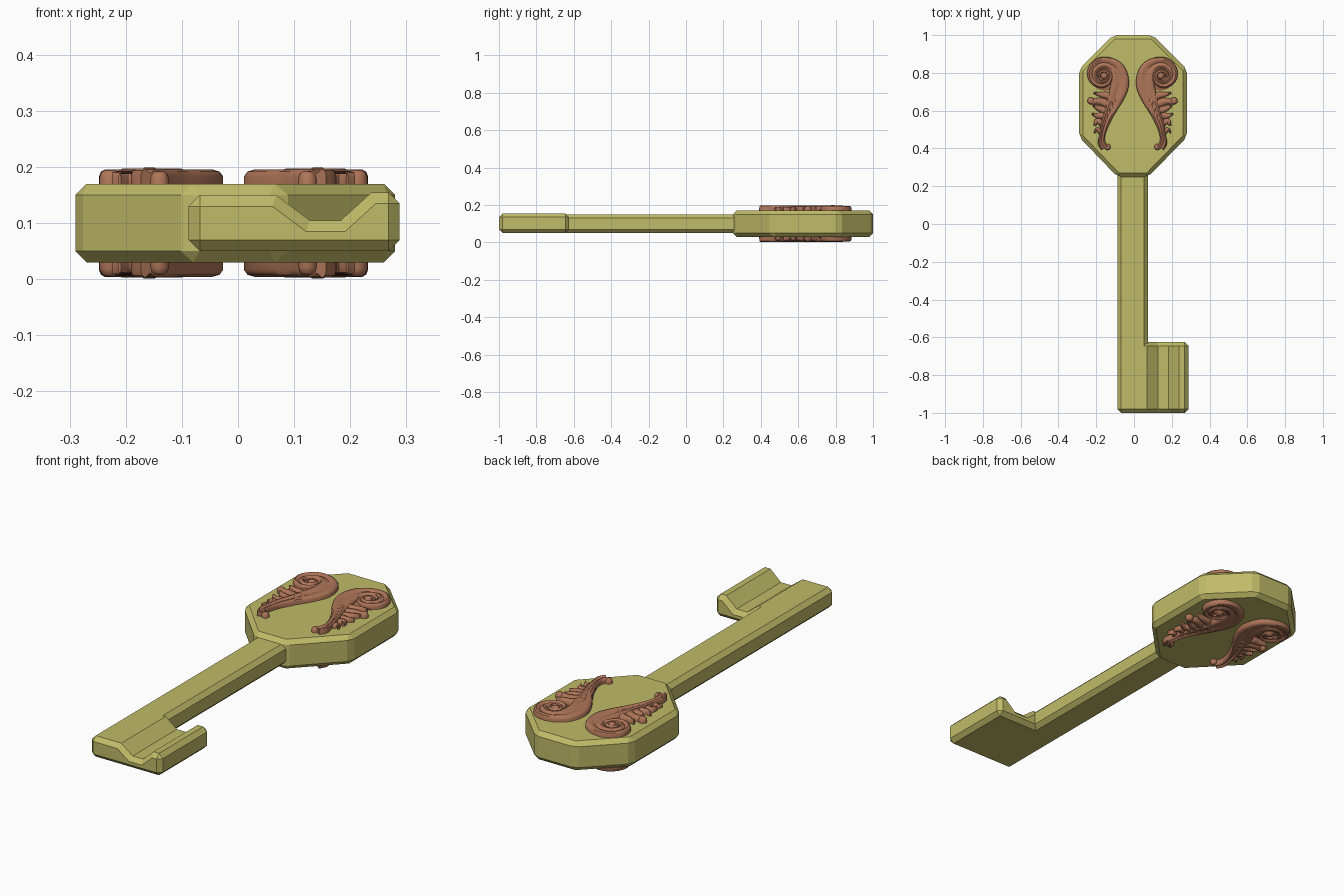
import bpy, bmesh, math
from mathutils import Vector

if "Cube" in bpy.data.objects:
    bpy.data.objects.remove(bpy.data.objects["Cube"])


def material(name, colour):
    m = bpy.data.materials.new(name)
    m.diffuse_color = (*colour, 1)
    m.use_nodes = True
    m.node_tree.nodes["Principled BSDF"].inputs["Base Color"].default_value = m.diffuse_color
    return m


BRASS = material("olive brass", (0.53, 0.50, 0.14))
COPPER = material("copper", (0.43, 0.18, 0.10))


def add_object(name, bm, mat, loc=(0, 0, 0)):
    bmesh.ops.recalc_face_normals(bm, faces=bm.faces[:])
    me = bpy.data.meshes.new(name)
    bm.to_mesh(me)
    bm.free()
    me.materials.append(mat)
    ob = bpy.data.objects.new(name, me)
    ob.location = loc
    bpy.context.collection.objects.link(ob)
    return ob


def prism(name, outline, offset, limit):
    """Extrude a closed outline and chamfer its sharp edges."""
    bm = bmesh.new()
    face = bm.faces.new([bm.verts.new(p) for p in outline])
    ext = bmesh.ops.extrude_face_region(bm, geom=[face])
    bmesh.ops.translate(bm, vec=offset,
                        verts=[g for g in ext["geom"] if isinstance(g, bmesh.types.BMVert)])
    ob = add_object(name, bm, BRASS)
    bev = ob.modifiers.new("chamfer", 'BEVEL')
    bev.width = 0.02
    bev.segments = 1
    bev.limit_method = 'ANGLE'
    bev.angle_limit = math.radians(limit)
    return ob


# Octagonal head
head = [(-.11, 1), (.10, 1), (.28, .82), (.28, .46),
        (.075, .25), (-.088, .25), (-.29, .46), (-.29, .82)]
prism("key_head", [(x, y, .03) for x, y in head], (0, 0, .14), 30)

# Shaft
shaft = [(-.088, .05), (.073, .05), (.073, .15), (-.088, .15)]
prism("key_shaft", [(x, -.72, z) for x, z in shaft], (0, 1.05, 0), 30)

# Bit with a groove along its top
bit = [(-.088, .05), (.288, .05), (.288, .155), (.238, .155), (.183, .105),
       (.128, .105), (.068, .15), (-.088, .15)]
prism("key_bit", [(x, -1, z) for x, z in bit], (0, .375, 0), 55)


def smooth_path(pts, steps):
    """Catmull-Rom interpolation of (x, y, half width) points."""
    p = [Vector(q) for q in pts]
    p = [2 * p[0] - p[1]] + p + [2 * p[-1] - p[-2]]
    out = []
    for i in range(1, len(p) - 2):
        a, b, c, d = p[i - 1:i + 3]
        for s in range(steps):
            t = s / steps
            out.append(.5 * (2 * b + (c - a) * t + (2 * a - 5 * b + 4 * c - d) * t * t
                             + (3 * b - a - 3 * c + d) * t ** 3))
    return out + [p[-2]]


RIDGED = [(-1, 0), (-1, .72), (-.85, .92), (-.55, 1), (-.25, .88), (0, .8),
          (.25, .9), (.6, .97), (.87, .88), (1, .68), (1, 0)]
DOMED = [(-1, 0), (-1, .6), (-.8, .85), (-.4, .98), (0, 1), (.4, .98), (.8, .85), (1, .6), (1, 0)]
BASE = .055


def stroke(bm, pts, top, profile, steps=7):
    """Carved ribbon following a path, with rounded ends."""
    path = smooth_path(pts, steps)
    rings = []
    for i, p in enumerate(path):
        d = (path[min(i + 1, len(path) - 1)] - path[max(i - 1, 0)]).xy.normalized()
        n = Vector((-d.y, d.x))
        w = max(p.z, .003)
        rings.append([bm.verts.new((p.x + n.x * u * w, p.y + n.y * u * w,
                                    BASE + h * (top - BASE))) for u, h in profile])
    for a, b in zip(rings, rings[1:]):
        for j in range(len(profile) - 1):
            bm.faces.new((a[j], a[j + 1], b[j + 1], b[j]))
    bm.faces.new(rings[0])
    bm.faces.new(rings[-1])


def knob(bm, x, y, r, top):
    """Low rounded boss, used for curled tips and the scroll eye."""
    prev = None
    for k, h in ((1, 0), (1, .65), (.8, .9), (.45, 1)):
        ring = [bm.verts.new((x + r * k * math.cos(a * math.tau / 18),
                              y + r * k * math.sin(a * math.tau / 18),
                              BASE + h * (top - BASE))) for a in range(18)]
        if prev:
            for j in range(18):
                bm.faces.new((prev[j], prev[j - 1], ring[j - 1], ring[j]))
        prev = ring
    bm.faces.new(prev)


# Leafy scroll, mirrored left-right and top-bottom
bm = bmesh.new()
scroll = [(.148, .402, .02), (.163, .43, .02), (.160, .47, .016), (.146, .53, .022),
          (.118, .60, .03), (.088, .67, .042), (.067, .74, .048), (.078, .81, .043),
          (.120, .848, .033), (.172, .851, .03), (.210, .815, .027), (.207, .768, .025),
          (.168, .740, .021), (.130, .755, .018), (.120, .792, .017), (.147, .815, .016),
          (.177, .802, .014), (.180, .778, .012)]
stroke(bm, scroll, .097, RIDGED)
knob(bm, .150, .785, .02, .099)      # scroll eye
knob(bm, .145, .790, .085, .082)     # sunken scroll bed
knob(bm, .132, .408, .017, .092)     # curled tail tip

leaves = [
    [(.085, .63, .015), (.125, .675, .02), (.165, .685, .015), (.205, .695, .005)],
    [(.100, .60, .015), (.135, .635, .022), (.180, .650, .018), (.215, .645, .014)],
    [(.110, .57, .012), (.145, .600, .020), (.180, .612, .014), (.210, .630, .005)],
    [(.125, .54, .012), (.155, .572, .020), (.185, .572, .014), (.215, .585, .004)],
    [(.140, .50, .010), (.165, .535, .017), (.188, .545, .014), (.200, .520, .006)],
    [(.155, .46, .008), (.172, .490, .014), (.190, .500, .009), (.203, .480, .003)],
]
for i, leaf in enumerate(leaves):
    stroke(bm, leaf, .094 - .001 * i, DOMED, 6)
knob(bm, .220, .652, .019, .095)     # curled leaf tip

ornament = add_object("scroll_ornaments", bm, COPPER, (-.008, 0, .1))
mir = ornament.modifiers.new("mirror", 'MIRROR')
mir.use_axis = (True, False, True)
mir.use_mirror_merge = False
bpy.context.view_layer.objects.active = ornament
ornament.select_set(True)
bpy.ops.object.shade_smooth_by_angle(angle=math.radians(40))
